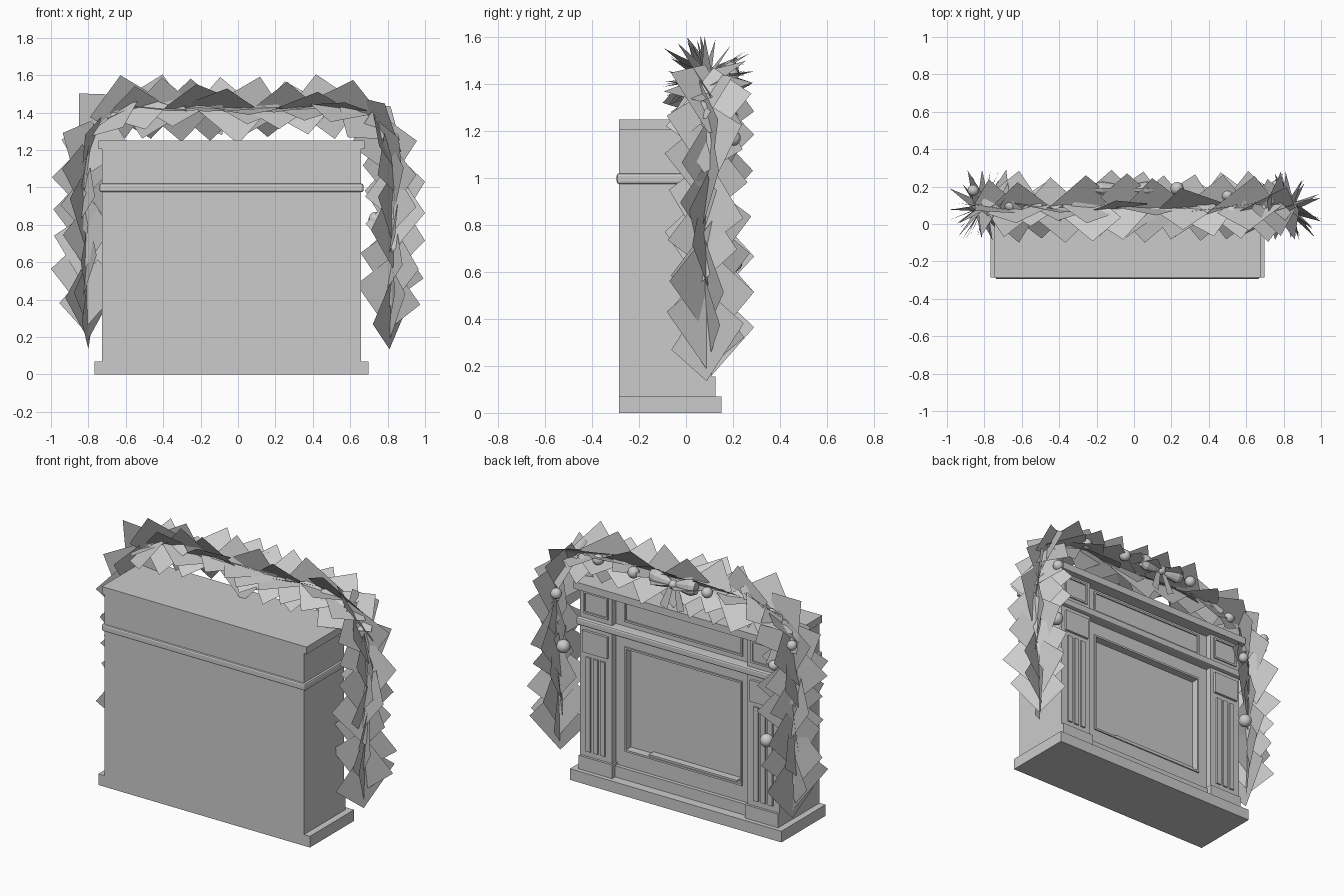
import bpy, bmesh, math, random
from mathutils import Vector

if "Cube" in bpy.data.objects:
    bpy.data.objects.remove(bpy.data.objects["Cube"])

random.seed(11)
CX = -0.035                      # centre line of the fireplace
grey = bpy.data.materials.new("plain_grey")
grey.diffuse_color = (0.6, 0.6, 0.6, 1)
grey.use_nodes = True
grey.node_tree.nodes["Principled BSDF"].inputs["Base Color"].default_value = grey.diffuse_color


def finish(name, bm, smooth=False):
    me = bpy.data.meshes.new(name)
    bm.to_mesh(me)
    bm.free()
    me.materials.append(grey)
    for p in me.polygons:
        p.use_smooth = smooth
    ob = bpy.data.objects.new(name, me)
    bpy.context.collection.objects.link(ob)
    return ob


def add_box(bm, x0, x1, y0, y1, z0, z1):
    r = bmesh.ops.create_cube(bm, size=1)
    for v in r["verts"]:
        v.co = Vector((CX + (x0 + x1) / 2 + v.co.x * (x1 - x0),
                       (y0 + y1) / 2 + v.co.y * (y1 - y0),
                       (z0 + z1) / 2 + v.co.z * (z1 - z0)))


def boxes(name, dims, mirror=False):
    bm = bmesh.new()
    for d in dims:
        add_box(bm, *d)
        if mirror:
            add_box(bm, -d[1], -d[0], *d[2:])
    return finish(name, bm)


BACK, WALL = -0.285, 0.072
# Cabinet: rear block and the walls round the firebox
boxes("cabinet", [(-0.692, 0.692, BACK, 0.03, 0.07, 1.205)])
boxes("firebox_surround", [(-0.47, 0.47, 0.03, WALL, 0.88, 1.205),
                           (-0.47, 0.47, 0.03, WALL, 0.07, 0.25)])
boxes("firebox_jambs", [(0.395, 0.47, 0.03, WALL, 0.25, 0.88)], True)
boxes("hearth_tray", [(-0.37, 0.24, 0.03, 0.075, 0.25, 0.262)])

# Base, plinths and mantel shelf
boxes("base_slab", [(-0.733, 0.733, BACK, 0.152, 0, 0.07)])
boxes("centre_plinth", [(-0.47, 0.47, WALL, 0.095, 0.07, 0.14)])
boxes("corner_plinths", [(0.46, 0.692, 0.03, 0.125, 0.07, 0.155)], True)
boxes("mantel_shelf", [(-0.71, 0.71, BACK, 0.15, 1.205, 1.25)])

# Pilasters with capital plates, flutes and frieze blocks
boxes("pilasters", [(0.47, 0.692, 0.03, 0.11, 0.155, 1.205)], True)
boxes("capital_plates", [(0.495, 0.668, 0.11, 0.126, 0.81, 0.945)], True)
boxes("pilaster_flutes", [(x, x + 0.032, 0.11, 0.12, 0.19, 0.78)
                          for x in (0.515, 0.565, 0.615)], True)


def frame(x0, x1, z0, z1, y, w=0.012, d=0.008):
    return [(x0, x1, y, y + d, z1 - w, z1), (x0, x1, y, y + d, z0, z0 + w),
            (x0, x0 + w, y, y + d, z0, z1), (x1 - w, x1, y, y + d, z0, z1)]


boxes("firebox_trim", frame(-0.407, 0.407, 0.238, 0.892, WALL))
boxes("frieze_side_frames", frame(0.495, 0.668, 1.05, 1.19, 0.11), True)
boxes("frieze_centre_frame", frame(-0.41, 0.41, 1.05, 1.19, WALL))

# Rounded moulding running round the cabinet
bar = boxes("frieze_moulding", [(-0.706, 0.706, -0.295, 0.135, 0.975, 1.02)])
bev = bar.modifiers.new("round", "BEVEL")
bev.width, bev.segments = 0.01, 2

# Garland path, from the middle of the mantel outwards and down
PATH = [Vector(p) for p in ((0, 1.425), (0.58, 1.425), (0.74, 1.35),
                            (0.82, 1.14), (0.825, 0.9), (0.81, 0.325))]


def path_at(s):
    for a, b in zip(PATH, PATH[1:]):
        d = (b - a).length
        if s <= d:
            return a + (b - a) * s / d
        s -= d
    return PATH[-1].copy()


LENGTH = sum((b - a).length for a, b in zip(PATH, PATH[1:]))


# Foliage: rectangular cards set cornerwise along the path, rolled round it
def garland(name, side, count=36):
    bm = bmesh.new()
    for i in range(count):
        s = LENGTH * i / (count - 1)
        p = path_at(s)
        t2 = (path_at(min(s + 0.1, LENGTH)) - path_at(max(s - 0.1, 0))).normalized()
        c = Vector((p.x, 0.088, p.y))
        t = Vector((t2.x, 0, t2.y))
        n = t.cross(Vector((0, 1, 0)))
        roll = math.radians(i * 67 + 20 + side * 12 + random.uniform(-25, 25))
        o = Vector((0, 1, 0)) * math.cos(roll) + n * math.sin(roll)
        if i < count - 2:          # slight tilt off the path
            t = (t + n * random.uniform(-0.17, 0.17)
                 + Vector((0, random.uniform(-0.17, 0.17), 0))).normalized()
        flip = 1 if i % 2 else -1
        a = random.uniform(0.78, 0.97)
        e1 = (-t * math.cos(a) + o * flip * math.sin(a)) * 0.22
        e2 = (-t * math.sin(a) - o * flip * math.cos(a)) * 0.31
        tip = c + t * 0.19
        vs = []
        for q in (tip, tip + e1, tip + e1 + e2, tip + e2):
            x = max(-1, min(1, side * q.x + 0.005))
            y = max(-0.1, min(0.29, q.y))
            vs.append(bm.verts.new((x, y, max(0.13, min(1.605, q.z)))))
        bm.faces.new(vs)
    finish(name, bm)


garland("garland_left", -1)
garland("garland_right", 1)

# Round ornaments
bm = bmesh.new()
for x, y, z, r in ((0.50, 0.155, 1.435, 0.033), (0.23, 0.19, 1.44, 0.035),
                   (-0.28, 0.19, 1.45, 0.033), (-0.66, 0.1, 1.383, 0.033),
                   (-0.86, 0.18, 1.27, 0.03), (-0.72, 0.16, 1.1, 0.03),
                   (0.738, 0.16, 0.83, 0.04), (-0.7, 0.2, 0.64, 0.04),
                   (0.76, 0.2, 1.17, 0.033)):
    r0 = bmesh.ops.create_uvsphere(bm, u_segments=16, v_segments=10, radius=r)
    bmesh.ops.translate(bm, verts=r0["verts"], vec=(x, y, z))
finish("ornaments", bm, True)

# Bow: two flared loops, a knot and two tails
BX, BY, BZ = -0.05, 0.19, 1.44
bm = bmesh.new()
for sx in (-1, 1):
    rings = []
    for d, r in ((0.01, 0.018), (0.06, 0.038), (0.12, 0.052), (0.155, 0.04)):
        rings.append([bm.verts.new((BX + sx * d, BY + 0.7 * r * math.cos(k * math.pi / 6),
                                    BZ + 0.1 * d + r * math.sin(k * math.pi / 6)))
                      for k in range(12)])
    for a, b in zip(rings, rings[1:]):
        for k in range(12):
            bm.faces.new((a[k], a[k - 1], b[k - 1], b[k]))
    bm.faces.new(rings[-1])
    bm.faces.new([bm.verts.new(q) for q in (
        (BX, BY, BZ), (BX + sx * 0.03, BY, BZ),
        (BX + sx * 0.085, BY + 0.02, BZ - 0.14), (BX + sx * 0.035, BY + 0.02, BZ - 0.16))])
knot = bmesh.ops.create_uvsphere(bm, u_segments=12, v_segments=8, radius=0.028)
bmesh.ops.translate(bm, verts=knot["verts"], vec=(BX, BY + 0.005, BZ))
bmesh.ops.recalc_face_normals(bm, faces=bm.faces)
finish("bow", bm)
